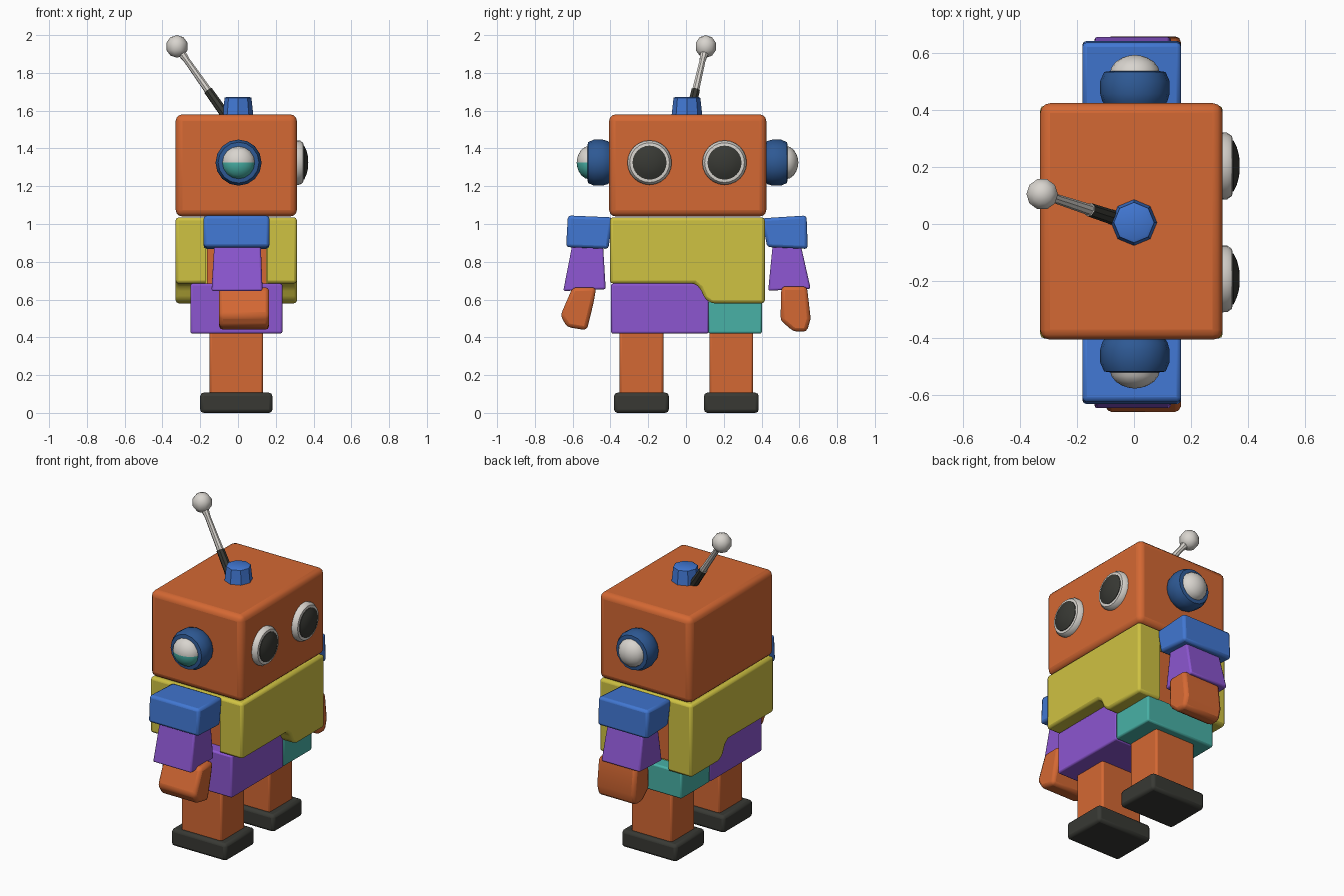
import bpy, bmesh, math
from mathutils import Vector, Matrix

if "Cube" in bpy.data.objects:
    bpy.data.objects.remove(bpy.data.objects["Cube"])


def mat(name, rgb):
    m = bpy.data.materials.new(name)
    lin = [((c / 255 + 0.055) / 1.055) ** 2.4 for c in rgb]
    m.diffuse_color = (*lin, 1)
    m.use_nodes = True
    m.node_tree.nodes["Principled BSDF"].inputs["Base Color"].default_value = m.diffuse_color
    return m


ORANGE = mat("orange", (212, 104, 51))
YELLOW = mat("yellow", (207, 194, 66))
PURPLE = mat("purple", (140, 86, 208))
BLUE = mat("blue", (65, 119, 210))
NAVY = mat("dark blue", (46, 89, 148))
TEAL = mat("teal", (72, 177, 166))
WHITE = mat("off white", (216, 212, 206))
DARK = mat("charcoal", (56, 57, 52))


def finish(name, bm, mats, bevel=0.0, segs=2):
    bmesh.ops.recalc_face_normals(bm, faces=bm.faces[:])
    me = bpy.data.meshes.new(name)
    bm.to_mesh(me)
    bm.free()
    ob = bpy.data.objects.new(name, me)
    bpy.context.collection.objects.link(ob)
    for m in mats:
        me.materials.append(m)
    if bevel:
        b = ob.modifiers.new("bevel", "BEVEL")
        b.width, b.segments = bevel, segs
        b.limit_method, b.angle_limit = 'ANGLE', math.radians(25)
    return ob


def prism(name, pts, x0, x1, m, bevel=0.0, segs=2):
    """Outline in y,z extruded along x."""
    bm = bmesh.new()
    a = [bm.verts.new((x0, y, z)) for y, z in pts]
    b = [bm.verts.new((x1, y, z)) for y, z in pts]
    n = len(pts)
    bm.faces.new(a)
    bm.faces.new(b[::-1])
    for i in range(n):
        bm.faces.new((a[i], a[(i + 1) % n], b[(i + 1) % n], b[i]))
    return finish(name, bm, [m], bevel, segs)


def box(name, x, y, z, m, bevel=0.0, segs=2):
    pts = [(y[0], z[0]), (y[1], z[0]), (y[1], z[1]), (y[0], z[1])]
    return prism(name, pts, x[0], x[1], m, bevel, segs)


def lathe(name, base, direction, profile, mats, n=16, rule=None):
    """Rings of (radius, height) turned around an axis; radius 0 is a pole."""
    bm = bmesh.new()
    M = Matrix.Translation(base) @ Vector(direction).to_track_quat('Z', 'Y').to_matrix().to_4x4()
    rings = []
    for r, h in profile:
        ring = [bm.verts.new(M @ Vector((r * math.cos(2 * math.pi * i / n),
                                         r * math.sin(2 * math.pi * i / n), h)))
                for i in range(n if r else 1)]
        rings.append(ring)
    for a, b in zip(rings, rings[1:]):
        for i in range(n):
            q = [a[i % len(a)], a[(i + 1) % len(a)], b[(i + 1) % len(b)], b[i % len(b)]]
            bm.faces.new(list(dict.fromkeys(q)))
    for ring in (rings[0], rings[-1]):
        if len(ring) > 1:
            bm.faces.new(ring)
    if rule:
        for f in bm.faces:
            f.material_index = rule(f)
    return finish(name, bm, mats)


CY = 0.008   # body centre in y

# head
box("head", (-0.33, 0.312), (-0.407, 0.425), (1.04, 1.58), ORANGE, 0.035, 3)

# torso shell with a slot for each arm, and the core seen inside the slots
torso = prism("torso_shell", [(-0.403, 0.685), (0.045, 0.685), (0.075, 0.66), (0.10, 0.605),
                              (0.135, 0.58), (0.417, 0.58), (0.417, 1.035), (-0.403, 1.035)],
              -0.33, 0.312, YELLOW, 0.016)
for side, y in (("right", (-0.6, -0.31)), ("left", (0.32, 0.6))):
    cut = box(side + "_arm_slot_cutter", (-0.172, 0.157), y, (0.4, 0.96), YELLOW)
    cut.hide_render = True
    cut.hide_viewport = True
    mod = torso.modifiers.new("slot", "BOOLEAN")
    mod.operation, mod.object, mod.solver = 'DIFFERENCE', cut, 'EXACT'
box("torso_core", (-0.165, 0.15), (-0.32, 0.33), (0.6, 0.97), ORANGE)

# hips in two halves
box("hip_purple", (-0.252, 0.235), (-0.397, 0.12), (0.42, 0.684), PURPLE, 0.01)
box("hip_teal", (-0.25, 0.233), (0.118, 0.402), (0.42, 0.59), TEAL, 0.01)

# legs and feet
for side, y in (("right", -0.236), ("left", 0.24)):
    box(side + "_leg", (-0.15, 0.133), (y - 0.116, y + 0.116), (0.08, 0.44), ORANGE, 0.012)
    box(side + "_foot", (-0.2, 0.182), (y - 0.145, y + 0.145), (0, 0.107), DARK, 0.018)

# arms: shoulder, flared sleeve, hand
prism("left_shoulder", [(0.43, 0.878), (0.645, 0.868), (0.638, 1.045), (0.40, 1.03)],
      -0.182, 0.166, BLUE, 0.016)
prism("right_shoulder", [(-0.635, 0.878), (-0.41, 0.868), (-0.39, 1.035), (-0.625, 1.045)],
      -0.182, 0.166, BLUE, 0.016)


def sleeve(name, top, bottom, z):
    bm = bmesh.new()
    lo = [bm.verts.new((x, y, z[0] + dz)) for x, y, dz in
          ((-0.14, bottom[0], 0), (0.13, bottom[0], 0), (0.13, bottom[1], 0.01), (-0.14, bottom[1], 0.01))]
    hi = [bm.verts.new((x, y, z[1])) for x, y in
          ((-0.125, top[0]), (0.12, top[0]), (0.12, top[1]), (-0.125, top[1]))]
    bm.faces.new(lo)
    bm.faces.new(hi)
    for i in range(4):
        j = (i + 1) % 4
        bm.faces.new((lo[i], lo[j], hi[j], hi[i]))
    finish(name, bm, [PURPLE], 0.01)


sleeve("left_sleeve", (0.46, 0.605), (0.435, 0.66), (0.647, 0.9))
sleeve("right_sleeve", (-0.60, -0.44), (-0.65, -0.425), (0.645, 0.9))
hands = {"left_hand": [(0.505, 0.67), (0.64, 0.67), (0.66, 0.50), (0.64, 0.43),
                       (0.57, 0.43), (0.50, 0.49)],
         "right_hand": [(-0.60, 0.665), (-0.475, 0.665), (-0.49, 0.58), (-0.525, 0.437),
                        (-0.63, 0.455), (-0.665, 0.515)]}
for name, pts in hands.items():
    prism(name, pts, -0.10, 0.165, ORANGE, 0.02)

# eyes: pale rim with a domed dark lens
for side, y in (("right", -0.193), ("left", 0.204)):
    lathe(side + "_eye_rim", (0.30, y, 1.325), (1, 0, 0),
          [(0.118, 0), (0.117, 0.028), (0.105, 0.045), (0.088, 0.047)], [WHITE], 24)
    lathe(side + "_eye_lens", (0.30, y, 1.325), (1, 0, 0),
          [(0.09, 0.035), (0.09, 0.05), (0.065, 0.062), (0.035, 0.07), (0, 0.072)], [DARK], 24)

# ears: cap with a dome; the right dome is teal below its middle
dome = [(0.088 * math.cos(t), 0.05 + 0.066 * math.sin(t) + 0.075)
        for t in (0, 0.35, 0.7, 1.05, 1.3)] + [(0, 0.192)]
for side, s in (("right", -1), ("left", 1)):
    base = (0.003, CY + s * 0.395, 1.325)
    lathe(side + "_ear", base, (0, s, 0),
          [(0.095, 0), (0.115, 0.03), (0.122, 0.055), (0.122, 0.1), (0.108, 0.132), (0.085, 0.135)],
          [NAVY])
    lathe(side + "_ear_dome", base, (0, s, 0), dome, [WHITE, TEAL], 16,
          lambda f: int(s < 0 and f.calc_center_median().z < 1.324))

# antenna: stub on the head, two-tone rod and ball
lathe("antenna_stub", (0, 0.005, 1.56), (0, 0, 1),
      [(0.084, 0), (0.08, 0.025), (0.071, 0.108), (0.06, 0.113)], [BLUE], 8)
start, tip = Vector((-0.065, 0.02, 1.575)), Vector((-0.323, 0.105, 1.94))
axis = tip - start
L = axis.length
lathe("antenna_rod", start, axis,
      [(0.026, 0), (0.024, L * 0.36), (0.02, L * 0.362), (0.017, L * 0.8), (0.024, L * 0.92)],
      [DARK, WHITE], 8,
      lambda f: int((f.calc_center_median() - start).dot(axis.normalized()) > L * 0.3605))
lathe("antenna_ball", tip, (0, 0, 1),
      [(0, -0.06)] + [(0.059 * math.cos(t), 0.06 * math.sin(t))
                      for t in (-0.95, -0.35, 0.35, 0.95)] + [(0, 0.06)], [WHITE], 10)

# smooth shading with sharp edges kept
bpy.ops.object.select_all(action='DESELECT')
for ob in bpy.context.scene.objects:
    if not ob.hide_viewport:
        ob.select_set(True)
        bpy.context.view_layer.objects.active = ob
bpy.ops.object.shade_smooth_by_angle(angle=math.radians(40))
